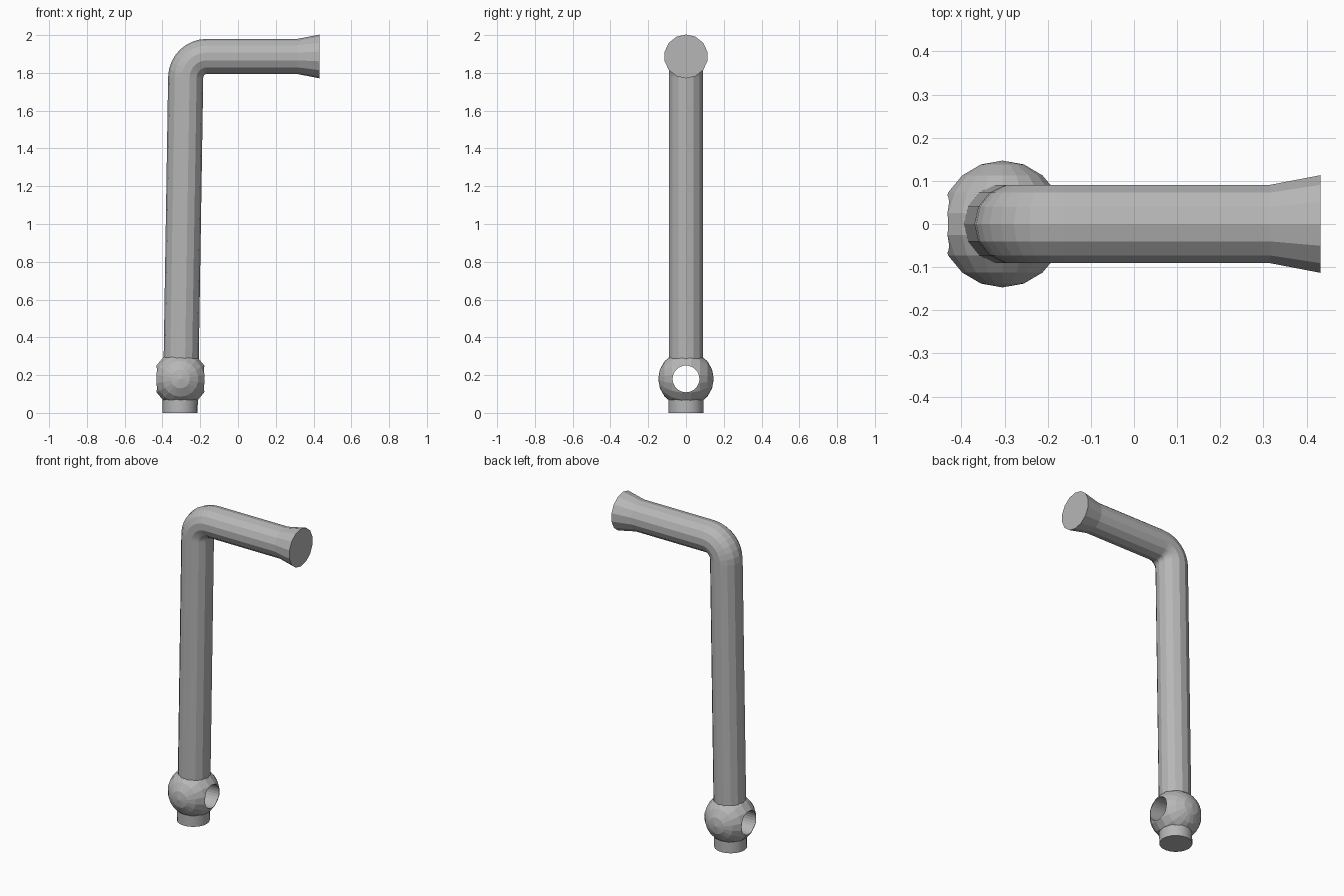
import bpy, bmesh
from math import sin, cos, pi, radians
from mathutils import Vector, Matrix

if "Cube" in bpy.data.objects:
    bpy.data.objects.remove(bpy.data.objects["Cube"])

steel = bpy.data.materials.new("grey metal")
steel.use_nodes = True
GREY = (0.47, 0.47, 0.47, 1)
steel.diffuse_color = GREY
steel.node_tree.nodes["Principled BSDF"].inputs["Base Color"].default_value = GREY


def finish(name, bm, smooth=None):
    bmesh.ops.recalc_face_normals(bm, faces=bm.faces)
    mesh = bpy.data.meshes.new(name)
    bm.to_mesh(mesh)
    bm.free()
    ob = bpy.data.objects.new(name, mesh)
    bpy.context.collection.objects.link(ob)
    mesh.materials.append(steel)
    if smooth:
        bpy.ops.object.select_all(action="DESELECT")
        bpy.context.view_layer.objects.active = ob
        ob.select_set(True)
        bpy.ops.object.shade_smooth_by_angle(angle=radians(smooth))
    return ob


def sweep(name, stations, sides, smooth=None, inset=0):
    """Tube through stations of (x, z, axis angle from vertical, radius)."""
    bm = bmesh.new()
    rings = []
    for x, z, tilt, r in stations:
        across = Vector((cos(tilt), 0, -sin(tilt)))
        rings.append([bm.verts.new(Vector((x, 0, z)) + r * (
            across * cos(2 * pi * i / sides) + Vector((0, 1, 0)) * sin(2 * pi * i / sides)))
            for i in range(sides)])
    for a, b in zip(rings, rings[1:]):
        for i in range(sides):
            j = (i + 1) % sides
            bm.faces.new((a[i], a[j], b[j], b[i]))
    bm.faces.new(rings[0])
    mouth = bm.faces.new(rings[-1])
    if inset:
        bmesh.ops.inset_region(bm, faces=[mouth], thickness=inset)
    return finish(name, bm, smooth)


# Bent pipe: leaning upright, rounded elbow, level arm and flared mouth
R, BEND = 0.093, 0.112
LEAN = 0.015
path = [(-0.301, 0.27, LEAN, R)]
for k in range(9):
    t = LEAN + (pi / 2 - LEAN) * k / 8
    path.append((-0.165 - BEND * cos(t), 1.775 + BEND * sin(t), t, R))
path += [(0.315, 1.887, pi / 2, R), (0.432, 1.887, pi / 2, 0.116)]
sweep("bent_pipe", path, 14, inset=0.036)

# Short foot below the ball
sweep("foot", [(-0.307, 0, 0, R), (-0.305, 0.09, 0, R)], 20, smooth=30)

# Ball with its poles facing front and back
centre = Vector((-0.305, 0, 0.18))
bm = bmesh.new()
bmesh.ops.create_uvsphere(bm, u_segments=18, v_segments=9, radius=0.147,
                          matrix=Matrix.Translation(centre) @ Matrix.Rotation(pi / 2, 4, "X"))
ball = finish("ball_joint", bm)

# Cross hole through the ball from side to side
bm = bmesh.new()
bmesh.ops.create_cone(bm, cap_ends=True, segments=28, radius1=0.071, radius2=0.071, depth=0.5,
                      matrix=Matrix.Translation(centre) @ Matrix.Rotation(pi / 2, 4, "Y"))
cutter = finish("hole_cutter", bm)
cutter.hide_render = True
cut = ball.modifiers.new("cross_hole", "BOOLEAN")
cut.operation = "DIFFERENCE"
cut.solver = "EXACT"
cut.object = cutter
bpy.ops.object.select_all(action="DESELECT")
bpy.context.view_layer.objects.active = ball
ball.select_set(True)
bpy.ops.object.modifier_apply(modifier=cut.name)
bpy.data.objects.remove(cutter)
